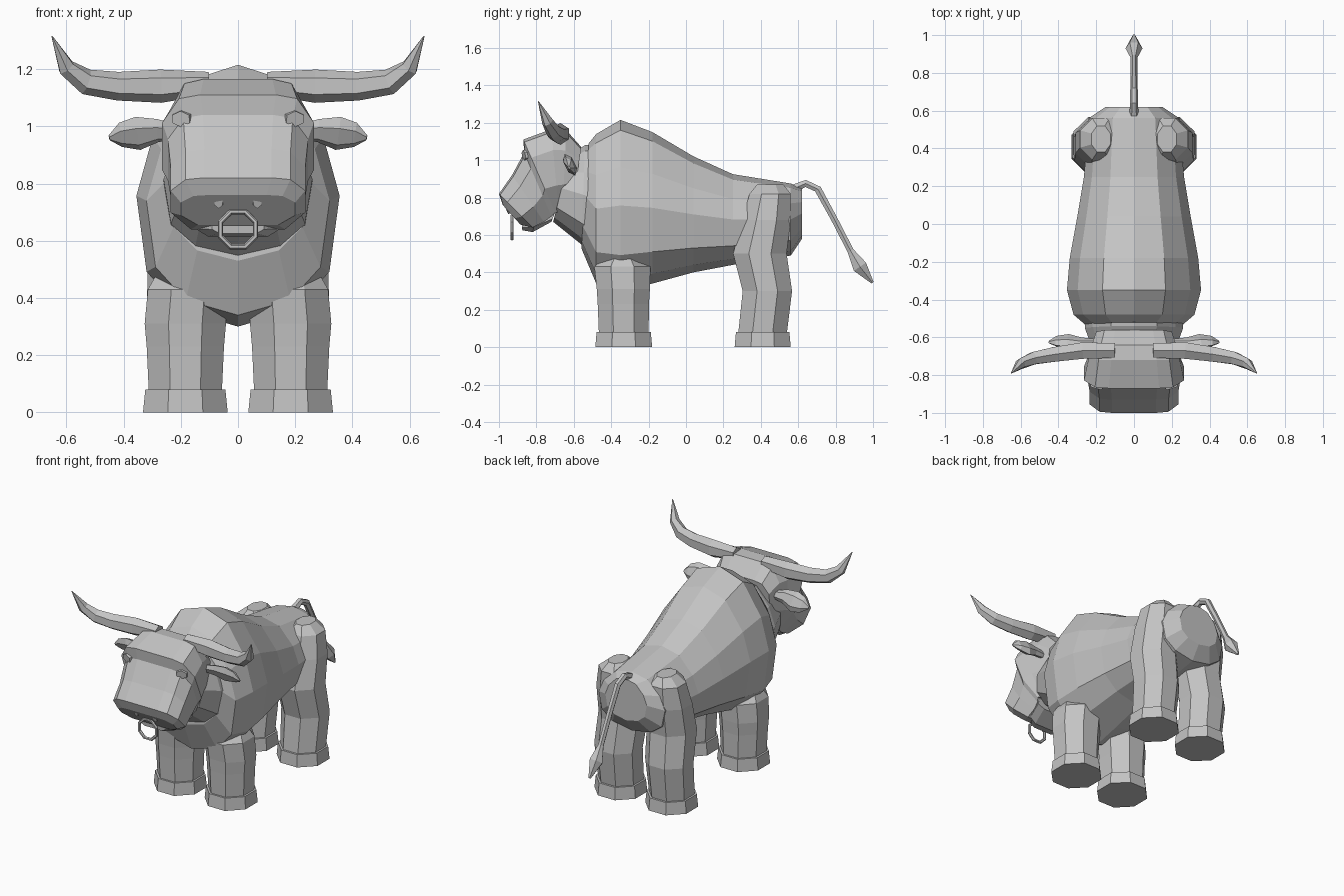
import bpy, bmesh
from math import cos, sin, pi
from mathutils import Vector

cube = bpy.data.objects.get("Cube")
if cube:
    bpy.data.objects.remove(cube, do_unlink=True)

hide = bpy.data.materials.new("light grey")
hide.use_nodes = True
GREY = (0.55, 0.55, 0.55, 1)
hide.diffuse_color = GREY
hide.node_tree.nodes["Principled BSDF"].inputs["Base Color"].default_value = GREY


def loft(name, rings, mirror=False):
    """Skin a list of equal-sized vertex rings and cap both ends."""
    bm = bmesh.new()
    loops = [[bm.verts.new(p) for p in ring] for ring in rings]
    n = len(loops[0])
    for a, b in zip(loops, loops[1:]):
        for i in range(n):
            j = (i + 1) % n
            bm.faces.new((a[i], a[j], b[j], b[i]))
    bm.faces.new(loops[0][::-1])
    bm.faces.new(loops[-1])
    bmesh.ops.recalc_face_normals(bm, faces=bm.faces)
    mesh = bpy.data.meshes.new(name)
    bm.to_mesh(mesh)
    bm.free()
    mesh.materials.append(hide)
    obj = bpy.data.objects.new(name, mesh)
    bpy.context.collection.objects.link(obj)
    if mirror:
        obj.modifiers.new("Mirror", 'MIRROR')
    return obj


def section(half, top, bottom, width):
    """Symmetric section: half outline fitted between a top and a bottom (y, z) point."""
    pts = half + [(-a, b) for a, b in reversed(half) if a > 0]
    ring = []
    for a, b in pts:
        t = (b + 1) / 2
        ring.append((a * width,
                     bottom[0] + (top[0] - bottom[0]) * t,
                     bottom[1] + (top[1] - bottom[1]) * t))
    return ring


def octagon(x, y, z, rx, ry):
    """Horizontal leg section with flats facing front and sides."""
    k = 1 / cos(pi / 8)
    return [(x + rx * k * cos((i + .5) * pi / 4),
             y + ry * k * sin((i + .5) * pi / 4), z) for i in range(8)]


def tube(name, path, side, sides=6, mirror=False):
    """Tapering tube; each stop is (point, radius along side, radius across)."""
    pts = [Vector(p) for p, _, _ in path]
    rings = []
    for i, (_, ra, rb) in enumerate(path):
        d = (pts[min(i + 1, len(pts) - 1)] - pts[max(i - 1, 0)]).normalized()
        v = d.cross(Vector(side)).normalized()
        u = v.cross(d)
        rings.append([pts[i] + u * ra * cos(2 * pi * k / sides) + v * rb * sin(2 * pi * k / sides)
                      for k in range(sides)])
    return loft(name, rings, mirror)


# Body, from chest to rump
BARREL = [(0, 1), (.47, .88), (.84, .45), (1, 0), (.9, -.58), (.57, -.87), (0, -1)]
body = [((-.52, 1.09), (-.56, .53), .25),
        ((-.48, 1.14), (-.48, .34), .32),
        ((-.35, 1.215), (-.35, .3), .355),
        ((-.18, 1.15), (-.18, .34), .34),
        ((.04, 1.02), (.04, .4), .3),
        ((.25, .925), (.25, .44), .265),
        ((.56, .875), (.56, .49), .24),
        ((.62, .85), (.62, .58), .15)]
loft("body", [section(BARREL, *s) for s in body])

# Neck
neck = [((-.46, 1.09), (-.5, .5), .26),
        ((-.54, 1.08), (-.56, .55), .26),
        ((-.62, 1.03), (-.71, .67), .22)]
loft("neck", [section(BARREL, *s) for s in neck])

# Head, from poll over the brow to the muzzle
SKULL = [(.5, 1), (.78, .93), (1, .5), (1, -.35), (.7, -1)]
head = [((-.56, 1.07), (-.6, .8), .2),
        ((-.64, 1.16), (-.66, .73), .225),
        ((-.72, 1.165), (-.68, .72), .24),
        ((-.87, 1.11), (-.7, .72), .265),
        ((-.865, 1.04), (-.72, .7), .245),
        ((-.93, .92), (-.76, .67), .235),
        ((-1, .82), (-.82, .64), .235),
        ((-.98, .76), (-.885, .655), .2)]
loft("head", [section(SKULL, *s) for s in head])

# Lower jaw
jaw = [((-.7, .72), (-.72, .67), .17),
       ((-.8, .7), (-.82, .615), .15),
       ((-.88, .67), (-.875, .625), .09)]
loft("lower_jaw", [section(SKULL, *s) for s in jaw])

# Horns and ears
UP, FORE = (0, 0, 1), (0, -1, 0)
tube("horn", [((.1, -.67, 1.15), .04, .045), ((.27, -.67, 1.14), .058, .05),
              ((.42, -.69, 1.14), .05, .045), ((.53, -.71, 1.155), .045, .038),
              ((.6, -.74, 1.205), .033, .03), ((.65, -.79, 1.315), .002, .002)],
     UP, 6, True)
tube("ear", [((.2, -.63, .98), .025, .02), ((.28, -.63, .985), .045, .025),
             ((.35, -.62, .975), .065, .03), ((.41, -.62, .97), .048, .022),
             ((.45, -.625, .96), .01, .006)],
     (0, -.45, .9), 6, True)

# Eyes and nostrils as small raised plates
tube("eye", [((.19, -.835, 1.03), .03, .04), ((.2, -.868, 1.025), .028, .036)],
     UP, 6, True)
tube("nostril", [((.065, -.93, .745), .027, .02), ((.068, -.959, .735), .024, .016)],
     UP, 6, True)

# Nose ring
bpy.ops.mesh.primitive_torus_add(major_segments=8, minor_segments=6, major_radius=.066,
                                 minor_radius=.01, location=(0, -.93, .64),
                                 rotation=(pi / 2, pi / 8, 0))
ring = bpy.context.object
ring.name = "nose_ring"
ring.data.materials.append(hide)

# Legs with flared hooves: (y, z, x radius, y radius)
front = [(-.333, 0, .148, .152), (-.333, .08, .14, .145), (-.333, .08, .128, .133),
         (-.335, .23, .135, .137), (-.335, .31, .142, .142), (-.34, .43, .14, .15),
         (-.34, .5, .1, .08)]
rear = [(.41, 0, .148, .15), (.41, .08, .14, .143), (.41, .08, .128, .13),
        (.435, .3, .137, .132), (.395, .5, .14, .143), (.43, .68, .135, .13),
        (.45, .82, .11, .11), (.45, .87, .05, .07)]
for name, stops in (("front_leg", front), ("rear_leg", rear)):
    loft(name, [octagon(.184 if z < .4 else .175, y, z, rx, ry)
                for y, z, rx, ry in stops], True)

# Tail with a tuft
tube("tail", [((0, .58, .85), .025, .025), ((0, .64, .875), .02, .022),
              ((0, .705, .845), .02, .022), ((0, .79, .69), .018, .02),
              ((0, .88, .515), .018, .02), ((0, .93, .43), .045, .045),
              ((0, .997, .345), .008, .008)], (1, 0, 0), 6)
